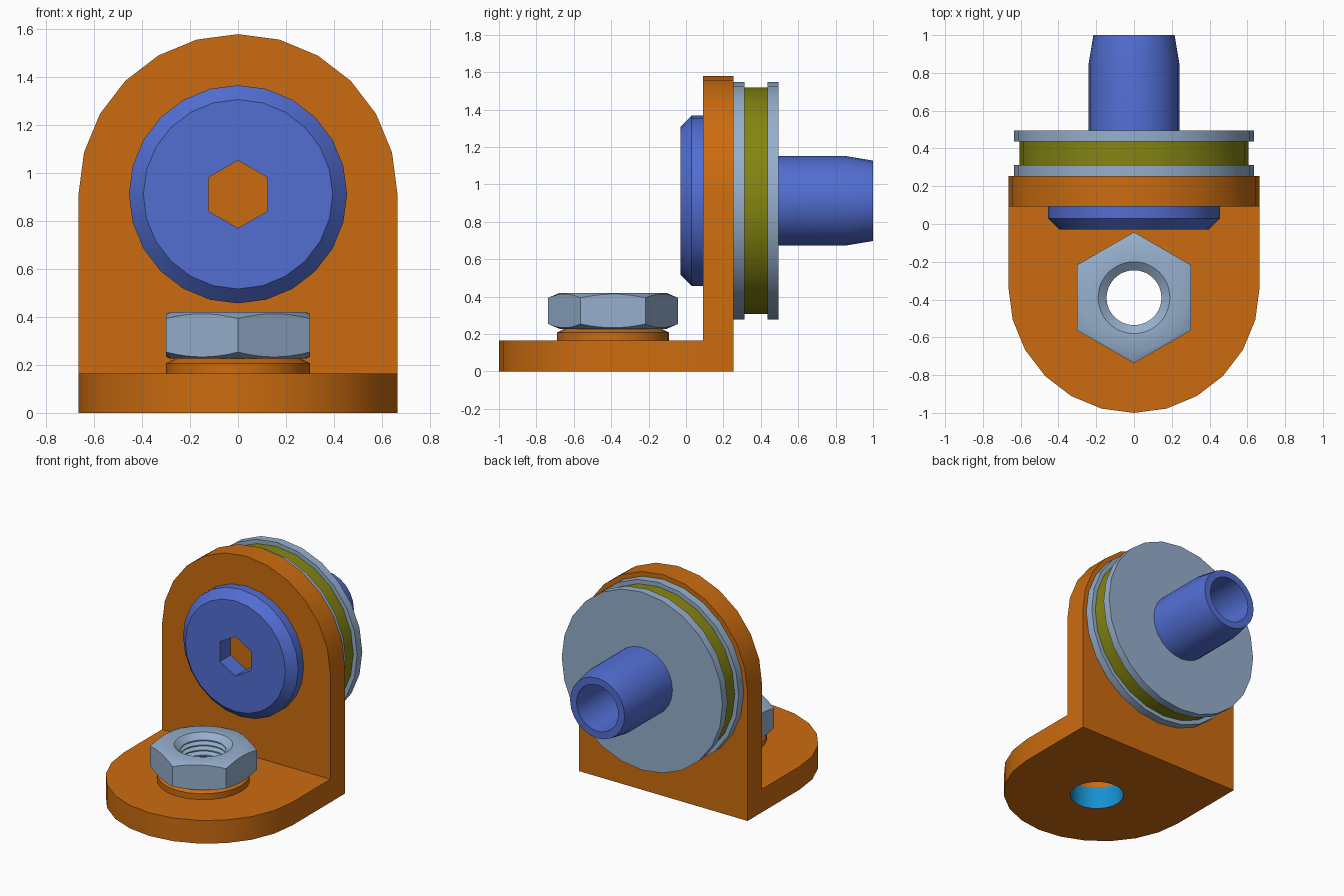
import bpy, bmesh
from math import sin, cos, pi
from mathutils import Vector

cube = bpy.data.objects.get("Cube")
if cube:
    bpy.data.objects.remove(cube, do_unlink=True)


def material(name, rgb):
    m = bpy.data.materials.new(name)
    m.use_nodes = True
    m.diffuse_color = (*rgb, 1)
    m.node_tree.nodes["Principled BSDF"].inputs["Base Color"].default_value = (*rgb, 1)
    return m


orange = material("orange paint", (0.60, 0.15, 0.005))
blue = material("blue bolt", (0.084, 0.156, 0.65))
steel = material("pale steel", (0.305, 0.43, 0.61))
olive = material("olive rubber", (0.235, 0.235, 0.006))
cyan = material("cyan bore", (0.008, 0.28, 0.63))

AXLE_Z, NUT_Y, HALF = 0.912, -0.39, 0.665


def along_y(a, b, h):
    """Cross-section in the upright plane, height towards the back."""
    return Vector((a, h, AXLE_Z + b))


def along_z(a, b, h):
    """Cross-section in the ground plane around the nut axis."""
    return Vector((a, NUT_Y - b, h))


def finish(name, bm, mat, smooth=True):
    bmesh.ops.remove_doubles(bm, verts=bm.verts, dist=1e-5)
    bmesh.ops.recalc_face_normals(bm, faces=bm.faces)
    me = bpy.data.meshes.new(name)
    bm.to_mesh(me)
    bm.free()
    me.materials.append(mat)
    ob = bpy.data.objects.new(name, me)
    bpy.context.collection.objects.link(ob)
    if smooth:
        shade(ob)
    return ob


def shade(ob):
    bpy.ops.object.select_all(action="DESELECT")
    ob.select_set(True)
    bpy.context.view_layer.objects.active = ob
    bpy.ops.object.shade_smooth_by_angle(angle=pi / 7)


def lathe(name, profile, place, mat, sides=24):
    """Turn a closed (radius, height) profile around an axis."""
    bm = bmesh.new()
    rings = []
    for i in range(sides):
        t = 2 * pi * i / sides
        rings.append([bm.verts.new(place(r * sin(t), r * cos(t), h)) for r, h in profile])
    n = len(profile)
    for i in range(sides):
        p, q = rings[i], rings[(i + 1) % sides]
        for j in range(n):
            k = (j + 1) % n
            if profile[j][0] or profile[k][0]:
                bm.faces.new((p[j], p[k], q[k], q[j]))
    return finish(name, bm, mat)


def disc(name, radius, h0, h1, place, mat, sides=24):
    return lathe(name, [(0, h0), (radius, h0), (radius, h1), (0, h1)], place, mat, sides)


def prism(name, outline, h0, h1, place, mat):
    bm = bmesh.new()
    low, high = ([bm.verts.new(place(a, b, h)) for a, b in outline] for h in (h0, h1))
    bm.faces.new(low)
    bm.faces.new(high)
    for i in range(len(outline)):
        k = (i + 1) % len(outline)
        bm.faces.new((low[i], low[k], high[k], high[i]))
    return finish(name, bm, mat, False)


def boolean(ob, tool, operation):
    """Apply a boolean and discard the helper."""
    tool.hide_render = True
    mod = ob.modifiers.new(operation, "BOOLEAN")
    mod.operation, mod.object, mod.solver = operation, tool, "EXACT"
    bpy.context.view_layer.objects.active = ob
    bpy.ops.object.modifier_apply(modifier=mod.name)
    bpy.data.objects.remove(tool, do_unlink=True)


def tongue(centre, end, steps=12):
    """Plate outline with one half-round end and one straight end."""
    arc = [(HALF * cos(pi * i / steps), centre + HALF * sin(pi * i / steps))
           for i in range(steps + 1)]
    return arc + [(-HALF, end), (HALF, end)]


def hexagon(radius):
    return [(radius * sin(pi * i / 3), radius * cos(pi * i / 3)) for i in range(6)]


# Angle bracket: base and upright joined, bored through the base
bracket = prism("angle_bracket", tongue(1 - HALF + NUT_Y, NUT_Y - 0.255), 0, 0.165, along_z, orange)
upright = prism("upright", tongue(0.003, -AXLE_Z), 0.092, 0.255, along_y, orange)
boolean(bracket, upright, "UNION")
boolean(bracket, disc("bore_cutter", 0.18, -0.1, 0.3, along_z, orange), "DIFFERENCE")
mesh = bracket.data
while len(mesh.materials) > 1:
    mesh.materials.pop()
mesh.materials.append(cyan)
for f in mesh.polygons:
    offset = f.center - Vector((0, NUT_Y, f.center.z))
    f.material_index = int(offset.length < 0.2 and abs(f.normal.z) < 0.5)
shade(bracket)

# Raised collar under the nut
lathe("base_collar", [(0.18, 0.16), (0.30, 0.16), (0.30, 0.207), (0.26, 0.228), (0.18, 0.228)],
      along_z, orange)

# Nut: turned body with internal thread, trimmed to a hexagon
z0, z1 = 0.227, 0.42
thread = [(0.19, z1)]
for i in range(4):
    top = z1 - 0.035 - i * 0.036
    thread += [(0.145, top), (0.145, top - 0.008), (0.178, top - 0.022)]
thread[-1] = (0.19, z0)
nut = lathe("hex_nut", thread + [(0.285, z0), (0.36, z0 + 0.032), (0.36, z1 - 0.032), (0.285, z1)],
            along_z, steel, 48)
boolean(nut, prism("hex_trim", hexagon(0.347), 0.1, 0.5, along_z, steel), "INTERSECT")
shade(nut)

# Hollow bolt with chamfered head, tapered tip and hex socket
bolt = lathe("hollow_bolt", [(0, -0.03), (0.395, -0.03), (0.455, 0.03), (0.455, 0.1),
                             (0.24, 0.1), (0.24, 0.85), (0.215, 1), (0.165, 1),
                             (0.165, 0.4), (0, 0.4)], along_y, blue)
boolean(bolt, prism("socket_cutter", hexagon(0.141), -0.2, 0.2, along_y, blue), "DIFFERENCE")
shade(bolt)

# Washers with a rubber ring between them
disc("inner_washer", 0.635, 0.255, 0.313, along_y, steel)
disc("rubber_ring", 0.605, 0.313, 0.437, along_y, olive)
disc("outer_washer", 0.635, 0.437, 0.495, along_y, steel)
